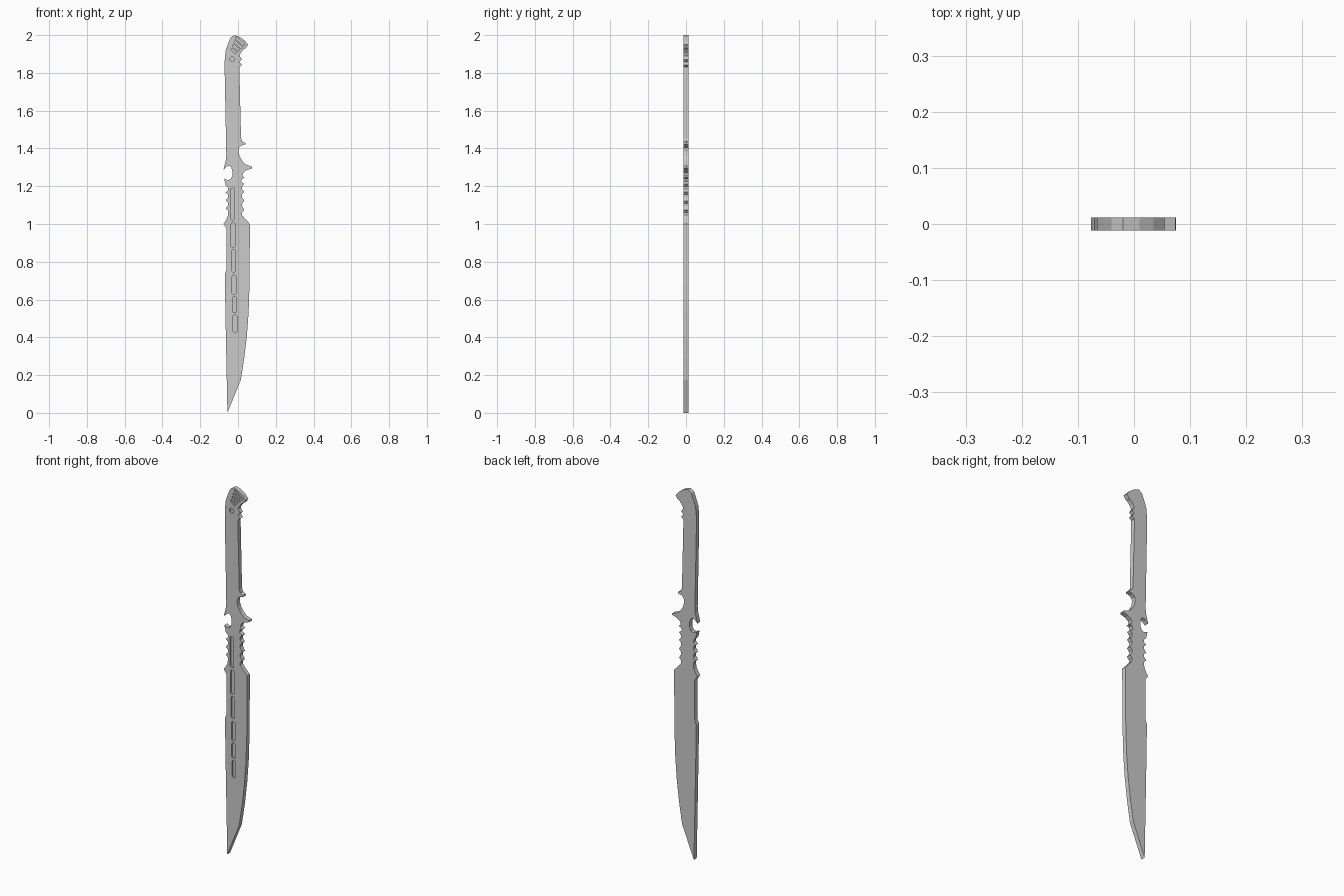
import bpy, bmesh, math

if "Cube" in bpy.data.objects:
    bpy.data.objects.remove(bpy.data.objects["Cube"])

HALF = 0.012      # half thickness of the plate
DEPTH = 0.008     # depth of the engraved slots


def plate(name, loops, y0, y1):
    """Extrude closed (x, z) outlines from y0 to y1 into one object."""
    bm = bmesh.new()
    for pts in loops:
        face = bm.faces.new([bm.verts.new((x, y0, z)) for x, z in pts])
        ext = bmesh.ops.extrude_face_region(bm, geom=[face])
        moved = [v for v in ext["geom"] if isinstance(v, bmesh.types.BMVert)]
        bmesh.ops.translate(bm, verts=moved, vec=(0, y1 - y0, 0))
    bmesh.ops.recalc_face_normals(bm, faces=bm.faces)
    mesh = bpy.data.meshes.new(name)
    bm.to_mesh(mesh)
    bm.free()
    obj = bpy.data.objects.new(name, mesh)
    bpy.context.collection.objects.link(obj)
    return obj


def teeth(tips, x_tip, x_valley):
    """Hooked saw teeth: rounded valley below every tip, going upward."""
    pts = []
    for z in tips:
        pts += [(x_valley, z - 0.027), (x_valley, z - 0.014), (x_tip, z)]
    return pts


def slot(cx, cz, length, width, angle=90):
    """Rounded slot outline, long axis at the given angle from +x."""
    r, a, pts = width / 2, math.radians(angle), []
    for side in (1, -1):
        for i in range(7):
            t = math.radians(-90 + 30 * i) + (0 if side == 1 else math.pi)
            u = side * (length / 2 - r) + r * math.cos(t)
            v = r * math.sin(t)
            pts.append((cx + u * math.cos(a) - v * math.sin(a),
                        cz + u * math.sin(a) + v * math.cos(a)))
    # drop coincident points when the slot is a plain circle
    return pts if length > width else pts[:6] + pts[7:13]


# Outline, running up the cutting edge and down the spine
edge = [(-0.056, 0), (0.015, 0.175), (0.033, 0.29), (0.047, 0.41),
        (0.056, 0.53), (0.061, 0.68), (0.063, 1.0), (0.035, 1.03)]
guard = [(0.016, 1.225), (0.022, 1.24), (0.036, 1.245), (0.023, 1.255),
         (0.028, 1.272), (0.045, 1.285), (0.075, 1.295), (0.074, 1.303),
         (0.042, 1.315), (0.022, 1.335), (0.008, 1.36), (0.002, 1.385),
         (0.006, 1.405), (0.018, 1.415), (0.04, 1.422), (0.038, 1.43),
         (0.022, 1.438), (0.016, 1.455)]
handle = [(0.007, 1.83), (0.021, 1.842), (0.008, 1.858), (0.021, 1.872),
          (0.008, 1.89), (0.014, 1.905), (0.03, 1.925), (0.042, 1.932),
          (0.054, 1.95), (0.035, 1.972), (0.01, 1.99), (-0.02, 2.0),
          (-0.04, 1.985), (-0.056, 1.945), (-0.066, 1.915), (-0.071, 1.86),
          (-0.071, 1.83), (-0.062, 1.37), (-0.064, 1.34)]
hook = [(-0.077, 1.288), (-0.062, 1.302), (-0.048, 1.309), (-0.036, 1.302),
        (-0.03, 1.28), (-0.03, 1.255), (-0.038, 1.238), (-0.052, 1.232),
        (-0.073, 1.24), (-0.068, 1.215)]
spine = [(-0.056, 1.035), (-0.064, 1.02), (-0.077, 1.0), (-0.06, 0.975),
         (-0.06, 0.76), (-0.07, 0.735), (-0.066, 0.5)]
outline = (edge + teeth((1.075, 1.122, 1.17, 1.212), 0.033, 0.021) + guard
           + handle + hook
           + teeth((1.082, 1.125, 1.168, 1.205), -0.065, -0.052)[::-1] + spine)
sword = plate("sword_body", [outline], -HALF, HALF)

# Engraved slots down the blade, on the front only
cuts = []
for top, bottom in ((1.19, 1.02), (1.008, 0.875), (0.865, 0.745),
                    (0.73, 0.625), (0.615, 0.53), (0.52, 0.425)):
    mid = (top + bottom) / 2
    cuts.append(slot(-0.029 + (1.1 - mid) * 0.02, mid, top - bottom, 0.022))

# Slanted slots and a round dimple on the pommel
for i in range(4):
    cuts.append(slot(0.011 - 0.011 * i, 1.967 - 0.017 * i,
                     0.062 - 0.009 * i, 0.012, -42))
cuts.append(slot(-0.03, 1.872, 0.026, 0.026))

cutter = plate("slot_cutter", cuts, -HALF - 0.02, -HALF + DEPTH)
cutter.hide_render = True

# Carve the slots, then remove the cutter
mod = sword.modifiers.new("slots", "BOOLEAN")
mod.operation, mod.solver, mod.object = "DIFFERENCE", "EXACT", cutter
bpy.context.view_layer.objects.active = sword
sword.select_set(True)
bpy.ops.object.modifier_apply(modifier=mod.name)
bpy.data.objects.remove(cutter)
